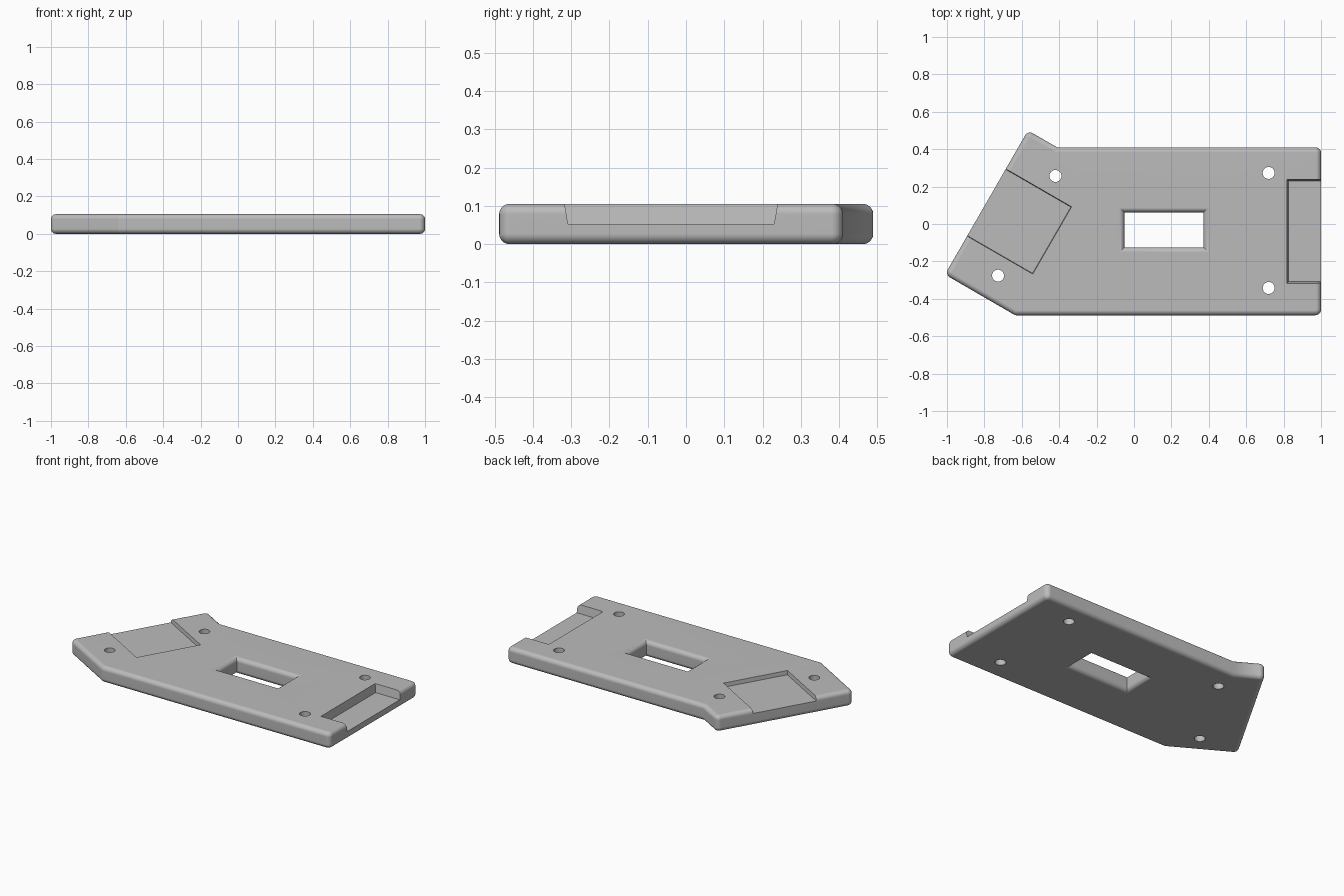
import bpy, bmesh, math
from mathutils import Vector

if "Cube" in bpy.data.objects:
    bpy.data.objects.remove(bpy.data.objects["Cube"], do_unlink=True)

HEIGHT = 0.105
FILLET = 0.027
STEPS = 6


def inset(poly, d):
    """Move every side of a counter-clockwise polygon inward by d."""
    out = []
    for i, p in enumerate(poly):
        a = (p - poly[i - 1]).normalized()
        b = (poly[(i + 1) % len(poly)] - p).normalized()
        na, nb = Vector((-a.y, a.x)), Vector((-b.y, b.x))
        out.append(p + (na + nb) * d / (1 + na.dot(nb)))
    return out


def round_corners(poly, radius):
    """Replace each convex corner by an arc."""
    out = []
    for i, p in enumerate(poly):
        a = (p - poly[i - 1]).normalized()
        b = (poly[(i + 1) % len(poly)] - p).normalized()
        turn = math.atan2(a.x * b.y - a.y * b.x, a.dot(b))
        if turn <= 0:
            out.append(p)
            continue
        start = p - a * radius * math.tan(turn / 2)
        centre = start + Vector((-a.y, a.x)) * radius
        for k in range(STEPS + 1):
            t = turn * k / STEPS
            out.append(centre + Vector((a.y, -a.x)) * radius * math.cos(t)
                       + a * radius * math.sin(t))
    return out


def loft(name, rings):
    """Closed solid through (outline, z) rings."""
    bm = bmesh.new()
    loops = [[bm.verts.new((p.x, p.y, z)) for p in poly] for poly, z in rings]
    for lo, hi in zip(loops, loops[1:]):
        for i in range(len(lo)):
            bm.faces.new((lo[i - 1], lo[i], hi[i], hi[i - 1]))
    bm.faces.new(loops[0][::-1])
    bm.faces.new(loops[-1])
    bmesh.ops.recalc_face_normals(bm, faces=bm.faces)
    mesh = bpy.data.meshes.new(name)
    bm.to_mesh(mesh)
    bm.free()
    obj = bpy.data.objects.new(name, mesh)
    bpy.context.collection.objects.link(obj)
    return obj


def points(*coords):
    return [Vector(c) for c in coords]


def rectangle(x0, x1, y0, y1):
    return points((x0, y0), (x1, y0), (x1, y1), (x0, y1))


# Inset and height along the rounded rim, bottom to top
arc = [math.pi / 2 * k / STEPS for k in range(STEPS + 1)]
rim = [(FILLET * (1 - math.sin(a)), FILLET * (1 - math.cos(a))) for a in arc]
rim += [(d, HEIGHT - z) for d, z in reversed(rim)]

# Plate with an angled end and rounded rims
outline = points((1, -0.488), (1, 0.41), (-0.411, 0.41), (-0.567, 0.5),
                 (-1.011, -0.27), (-0.635, -0.488))
plate = loft("plate", [(round_corners(inset(outline, d), 0.03 - d), z) for d, z in rim])

# Rectangular window, flaring out at both faces
window = rectangle(-0.052, 0.372, -0.125, 0.062)
flare = [(FILLET, -0.05)] + rim + [(FILLET, HEIGHT + 0.05)]
cutters = [loft("window_cutter", [(inset(window, -d), z) for d, z in flare])]


def pocket(name, floor, z, draft):
    rise = HEIGHT - z
    return loft(name, [(floor, z), (inset(floor, -2 * draft), z + 2 * rise)])


# Deep pocket in the straight end
cutters.append(pocket("end_pocket_cutter", rectangle(0.826, 1.1, -0.308, 0.23), 0.052, 0.009))

# Shallow pocket square to the angled end
along = Vector((0.5, math.sqrt(0.75)))
inward = Vector((along.y, -along.x))
corner = Vector((-0.892, -0.065))
slanted = [corner + along * u + inward * v
           for u, v in ((0.003, -0.1), (0.003, 0.402), (0.412, 0.402), (0.412, -0.1))]
cutters.append(pocket("angled_pocket_cutter", slanted, HEIGHT - 0.026, 0.003))

# Four screw holes
for x, y in ((-0.42, 0.257), (-0.727, -0.276), (0.72, 0.273), (0.72, -0.342)):
    circle = [Vector((x + 0.032 * math.cos(t), y + 0.032 * math.sin(t)))
              for t in (math.tau * k / 32 for k in range(32))]
    cutters.append(loft("screw_hole_cutter", [(circle, -0.1), (circle, 0.2)]))

# Cut the plate, then drop the cutters
bpy.ops.object.select_all(action='DESELECT')
bpy.context.view_layer.objects.active = plate
plate.select_set(True)
for cutter in cutters:
    cutter.hide_render = True
    mod = plate.modifiers.new("cut", 'BOOLEAN')
    mod.operation = 'DIFFERENCE'
    mod.solver = 'EXACT'
    mod.object = cutter
    bpy.ops.object.modifier_apply(modifier=mod.name)
    bpy.data.objects.remove(cutter, do_unlink=True)

# Smooth rims, crisp pockets
bpy.ops.object.shade_smooth_by_angle(angle=math.radians(30))
weighted = plate.modifiers.new("flat_faces", 'WEIGHTED_NORMAL')
weighted.keep_sharp = True

# Single grey colour
grey = bpy.data.materials.new("plain_grey")
grey.use_nodes = True
colour = (0.5, 0.5, 0.5, 1)
grey.diffuse_color = colour
grey.node_tree.nodes["Principled BSDF"].inputs["Base Color"].default_value = colour
plate.data.materials.clear()
plate.data.materials.append(grey)
